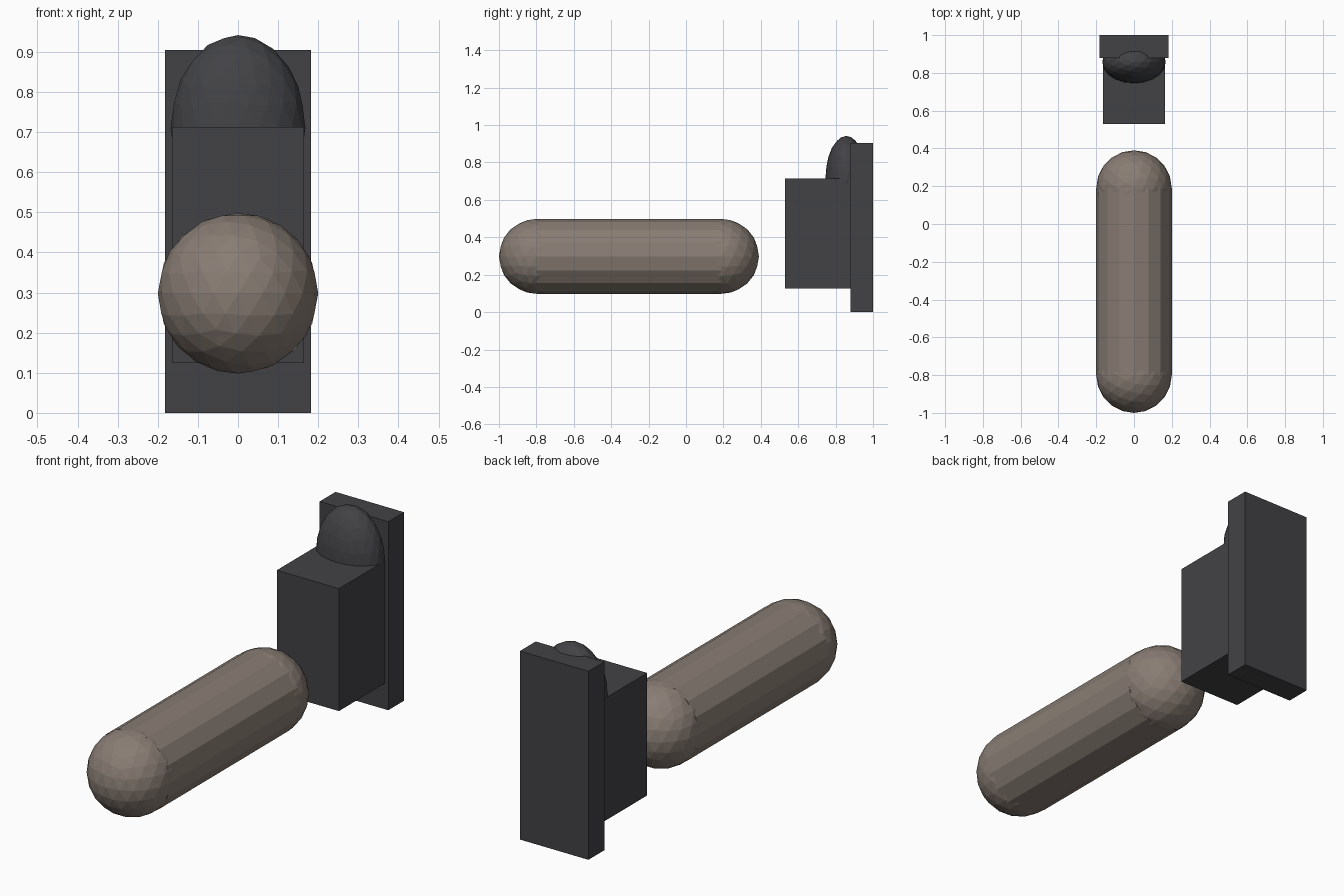
import bpy
from math import pi

if "Cube" in bpy.data.objects:
    bpy.data.objects.remove(bpy.data.objects["Cube"])


def material(name, color):
    m = bpy.data.materials.new(name)
    m.diffuse_color = color
    m.use_nodes = True
    m.node_tree.nodes["Principled BSDF"].inputs["Base Color"].default_value = m.diffuse_color
    return m


DARK = material("dark_grey", (0.055, 0.054, 0.06, 1))
TAN = material("warm_brown", (0.25, 0.205, 0.175, 1))


def finish(name, mat):
    obj = bpy.context.object
    obj.name = name
    obj.data.materials.append(mat)
    return obj


def box(name, x, y, z, mat):
    bpy.ops.mesh.primitive_cube_add(
        size=1, location=[(a + b) / 2 for a, b in (x, y, z)])
    obj = finish(name, mat)
    obj.scale = [b - a for a, b in (x, y, z)]


def ball(name, location, radii, mat):
    bpy.ops.mesh.primitive_ico_sphere_add(subdivisions=3, radius=1, location=location)
    obj = finish(name, mat)
    obj.scale = radii


# Upright back plate with the block in front of it
box("back_plate", (-0.182, 0.182), (0.88, 1.0), (0.0, 0.905), DARK)
box("front_block", (-0.165, 0.165), (0.53, 0.89), (0.125, 0.713), DARK)

# Dome sunk into the top of the block and the plate
ball("dome", (0, 0.857, 0.71), (0.168, 0.112, 0.232), DARK)

# Lying capsule: faceted cylinder with a ball at each end
R, Z, Y0, Y1 = 0.2, 0.298, -0.8, 0.19
bpy.ops.mesh.primitive_cylinder_add(
    vertices=16, radius=R, depth=Y1 - Y0,
    location=(0, (Y0 + Y1) / 2, Z), rotation=(pi / 2, 0, 0))
finish("capsule_body", TAN)
for name, y in (("capsule_front_end", Y0), ("capsule_rear_end", Y1)):
    ball(name, (0, y, Z), (R, R, R), TAN)
